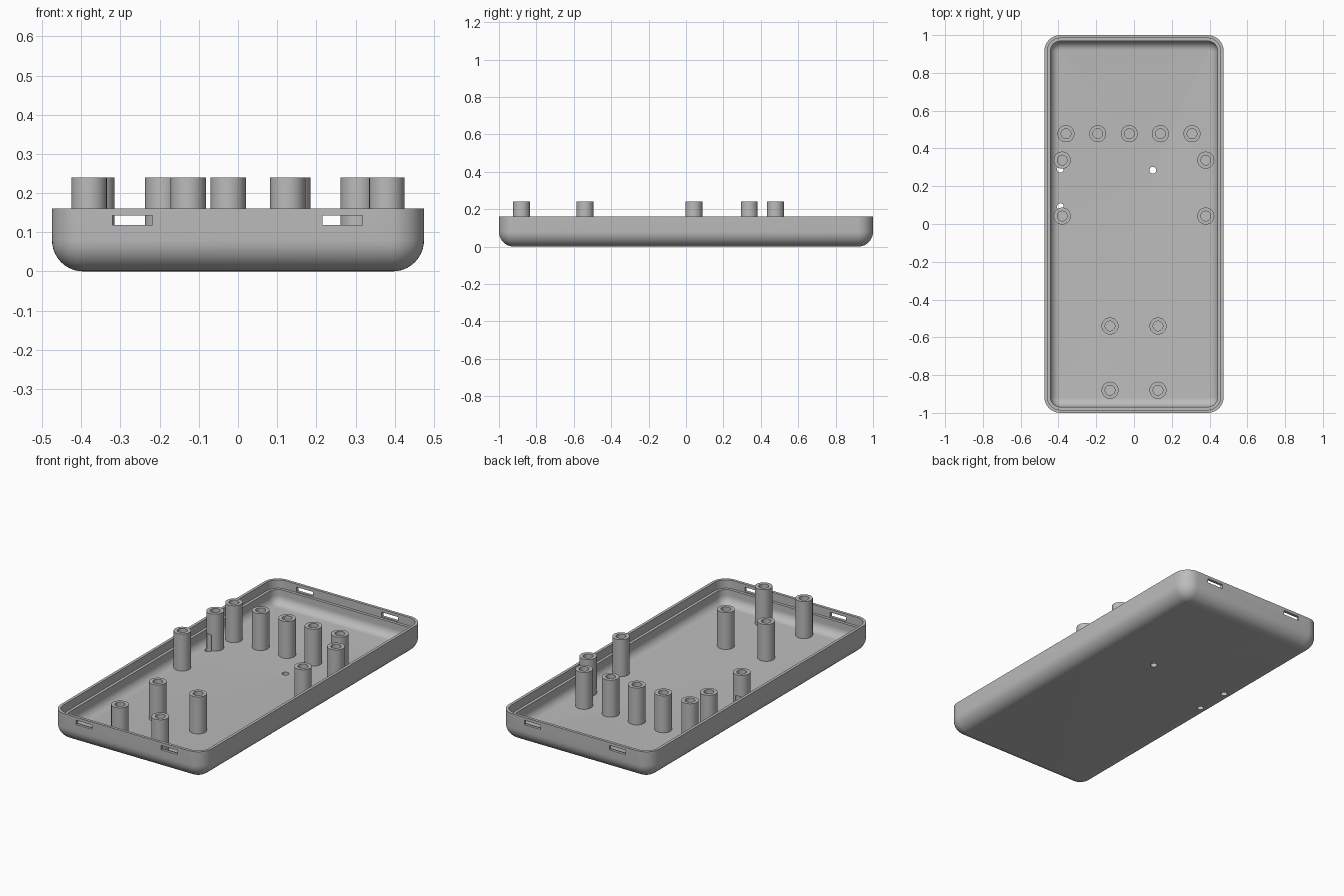
import bpy, bmesh, math
from mathutils import Matrix, Vector

old = bpy.data.objects.get("Cube")
if old:
    bpy.data.objects.remove(old, do_unlink=True)

HALF_X, HALF_Y, RIM = 0.475, 1.0, 0.16
CORNER, FILLET, FLOOR = 0.085, 0.08, 0.03
BOSS_R, BORE_R, BOSS_TOP = 0.045, 0.026, 0.24

grey = bpy.data.materials.new("plain grey")
grey.use_nodes = True
colour = (0.5, 0.5, 0.5, 1)
grey.diffuse_color = colour
grey.node_tree.nodes["Principled BSDF"].inputs["Base Color"].default_value = colour


def make_object(name, bm):
    bmesh.ops.recalc_face_normals(bm, faces=bm.faces[:])
    mesh = bpy.data.meshes.new(name)
    bm.to_mesh(mesh)
    bm.free()
    mesh.materials.append(grey)
    obj = bpy.data.objects.new(name, mesh)
    bpy.context.collection.objects.link(obj)
    return obj


def activate(obj):
    bpy.ops.object.select_all(action='DESELECT')
    obj.select_set(True)
    bpy.context.view_layer.objects.active = obj


def rounded_ring(bm, inset, z, steps=10):
    """Rounded rectangle of vertices, inset from the tray's outline."""
    r = CORNER - inset
    ring = []
    for q, (sx, sy) in enumerate([(1, 1), (-1, 1), (-1, -1), (1, -1)]):
        for i in range(steps + 1):
            a = (q + i / steps) * math.pi / 2
            ring.append(bm.verts.new((sx * (HALF_X - CORNER) + r * math.cos(a),
                                      sy * (HALF_Y - CORNER) + r * math.sin(a), z)))
    return ring


def fillet(inset, z, radius, steps=10):
    """Quarter-round profile from a flat bottom up to a vertical wall."""
    points = []
    for i in range(steps + 1):
        a = i / steps * math.pi / 2
        points.append((inset + radius * (1 - math.sin(a)), z + radius * (1 - math.cos(a))))
    return points


# Tray shell: outer fillet, rim, stepped ledge, inner fillet
WALL, LIP, LEDGE_Z = 0.032, 0.016, 0.112
profile = fillet(0, 0, FILLET) + [(0, RIM), (LIP, RIM), (LIP, LEDGE_Z), (WALL, LEDGE_Z)]
profile += fillet(WALL, FLOOR, FILLET - WALL)[::-1]
bm = bmesh.new()
rings = [rounded_ring(bm, inset, z) for inset, z in profile]
for low, high in zip(rings, rings[1:]):
    for i in range(len(low)):
        j = (i + 1) % len(low)
        bm.faces.new((low[i], low[j], high[j], high[i]))
bm.faces.new(rings[0])
bm.faces.new(rings[-1])
tray = make_object("tray", bm)

# Screw bosses: hollow posts set into the floor
row_x = [-0.36, -0.192, -0.025, 0.14, 0.307]
spots = [(x, 0.478) for x in row_x]
spots += [(s * 0.38, y) for s in (-1, 1) for y in (0.338, 0.042)]
spots += [(s * 0.127, y) for s in (-1, 1) for y in (-0.54, -0.88)]
bosses = []
for x, y in spots:
    bm = bmesh.new()
    base = FLOOR - 0.01
    section = [bm.verts.new((r, 0, z)) for r, z in
               [(BORE_R, base), (BOSS_R, base), (BOSS_R, BOSS_TOP), (BORE_R, BOSS_TOP)]]
    edges = [bm.edges.new((section[i], section[(i + 1) % 4])) for i in range(4)]
    bmesh.ops.spin(bm, geom=section + edges, cent=(0, 0, 0), axis=(0, 0, 1),
                   angle=math.tau, steps=40, use_merge=True)
    bmesh.ops.remove_doubles(bm, verts=bm.verts[:], dist=0.0001)
    bmesh.ops.translate(bm, verts=bm.verts[:], vec=(x, y, 0))
    bosses.append(make_object("screw_boss", bm))

# Cutter for the end slots and the small floor holes
bm = bmesh.new()
for x in (-0.269, 0.267):
    for side in (-1, 1):
        place = Matrix.Translation(Vector((x, side * HALF_Y, 0.1305)))
        bmesh.ops.create_cube(bm, size=1,
                              matrix=place @ Matrix.Diagonal((0.102, 0.12, 0.025, 1)))
for x, y in [(0.1, 0.285), (-0.39, 0.29), (-0.39, 0.092)]:
    bmesh.ops.create_cone(bm, cap_ends=True, segments=24, radius1=0.018, radius2=0.018,
                          depth=0.2, matrix=Matrix.Translation((x, y, 0.02)))
cutter = make_object("opening_cutter", bm)
cutter.hide_render = True

side_bosses = [b for b, (x, y) in zip(bosses, spots) if x == -0.38]
for obj in [tray] + side_bosses:
    activate(obj)
    cut = obj.modifiers.new("openings", 'BOOLEAN')
    cut.operation = 'DIFFERENCE'
    cut.solver = 'EXACT'
    cut.object = cutter
    bpy.ops.object.modifier_apply(modifier=cut.name)
bpy.data.objects.remove(cutter, do_unlink=True)

# Smooth the rounded surfaces and keep the edges crisp
for obj in [tray] + bosses:
    activate(obj)
    bpy.ops.object.shade_smooth_by_angle(angle=math.radians(30))
